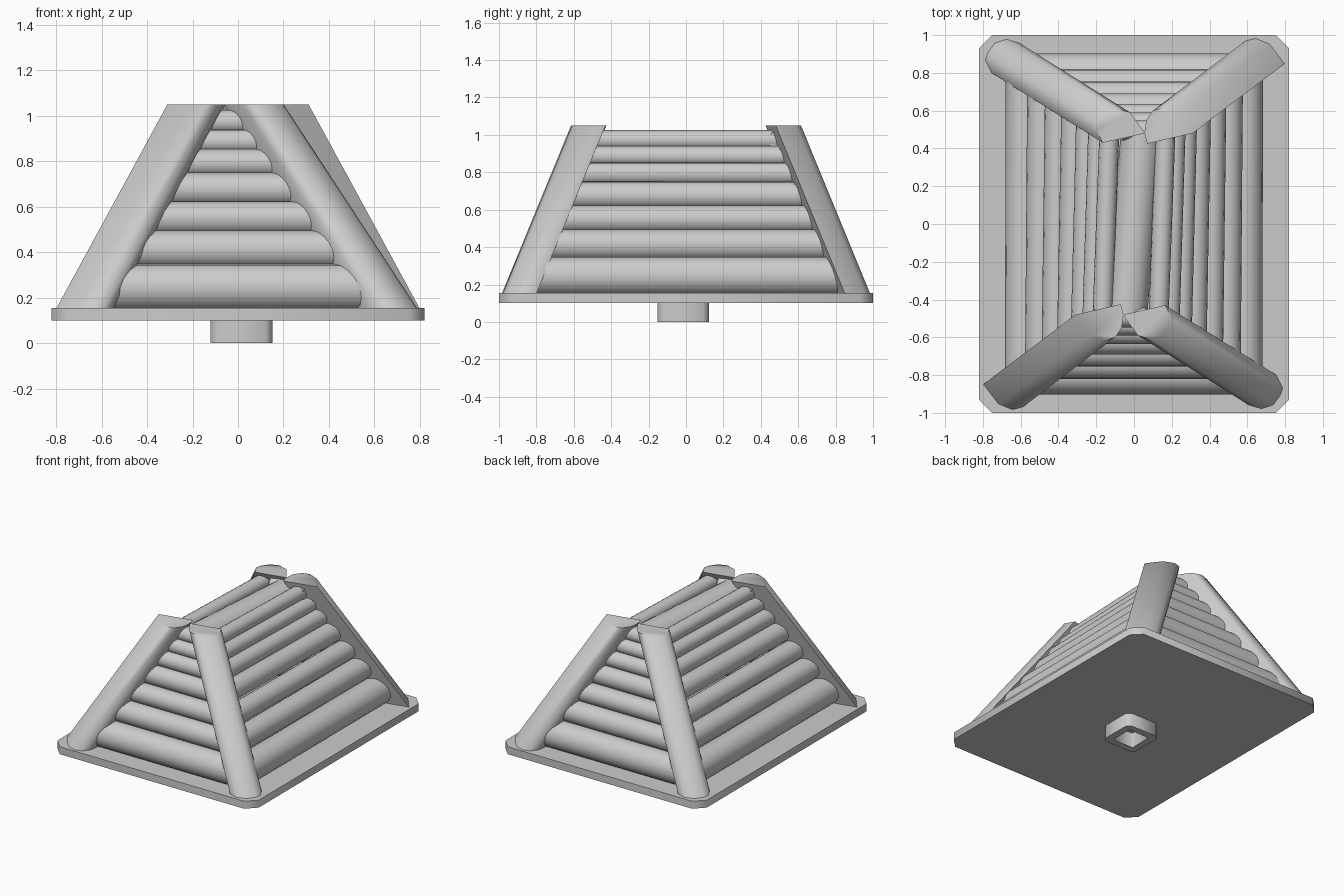
import bpy, bmesh, math
from mathutils import Vector

if "Cube" in bpy.data.objects:
    bpy.data.objects.remove(bpy.data.objects["Cube"])


def finish(name, bm, angle=None):
    bmesh.ops.recalc_face_normals(bm, faces=bm.faces)
    me = bpy.data.meshes.new(name)
    bm.to_mesh(me)
    bm.free()
    if angle:
        me.shade_smooth()
        me.set_sharp_from_angle(angle=math.radians(angle))
    ob = bpy.data.objects.new(name, me)
    bpy.context.collection.objects.link(ob)
    return ob


def loft(name, rings, caps=True, closed=False, angle=None):
    """Skin between rings of 3D points."""
    bm = bmesh.new()
    vs = [[bm.verts.new(p) for p in r] for r in rings]
    n = len(rings[0])
    pairs = list(zip(vs, vs[1:])) + ([(vs[-1], vs[0])] if closed else [])
    for a, b in pairs:
        for i in range(n):
            j = (i + 1) % n
            bm.faces.new((a[i], a[j], b[j], b[i]))
    if caps:
        bm.faces.new(vs[0])
        bm.faces.new(vs[-1])
    return finish(name, bm, angle)


def log(name, a, b, r, sides=16):
    a, b = Vector(a), Vector(b)
    d = (b - a).normalized()
    u = d.cross(Vector((0, 0, 1))).normalized()
    w = u.cross(d)
    ring = [r * (math.cos(t) * u + math.sin(t) * w)
            for t in (2 * math.pi * i / sides for i in range(sides))]
    return loft(name, [[a + p for p in ring], [b + p for p in ring]], angle=40)


def octagon(cx, cy, hx, hy, c, z):
    pts = [(hx, hy - c), (hx - c, hy), (c - hx, hy), (-hx, hy - c),
           (-hx, c - hy), (c - hx, -hy), (hx - c, -hy), (hx, c - hy)]
    return [(cx + x, cy + y, z) for x, y in pts]


# base plate with cut corners
loft("base_plate", [octagon(0, 0, .82, 1, .07, z) for z in (.1, .155)], angle=60)

# hollow peg socket under the plate
C = (.015, -.015)
loft("socket", [octagon(*C, .137, .137, .03, 0), octagon(*C, .137, .137, .03, .102),
                octagon(*C, .07, .07, .005, .102), octagon(*C, .085, .085, .005, 0)],
     caps=False, closed=True, angle=60)

# leaning half-round corner posts, the back pair being the front pair turned half round
left = [(-.31, -.48), (-.07, -.425), (-.055, -.48), (-.065, -.55), (-.1, -.6),
        (-.155, -.615), (-.23, -.585)]
right = [(-.06, -.48), (.165, -.43), (.2, -.5), (.19, -.535), (.15, -.59),
         (.09, -.61), (.02, -.59)]
for label, sec, dx in (("left", left, -.49), ("right", right, .59)):
    for end, s in (("front", 1), ("back", -1)):
        loft(f"{end}_{label}_post",
             [[(s * x, s * y, 1.05) for x, y in sec],
              [(s * (x + dx), s * (y - .37), .15) for x, y in sec]], angle=62)

# stacked logs on four sides, getting thinner and shorter towards the top
levels = [.15, .338, .485, .613, .74, .843, .93, 1.015]
for i, (lo, hi) in enumerate(zip(levels, levels[1:])):
    z, r = (lo + hi) / 2, (hi - lo) / 2 + .01
    t = (1.05 - z) / .895
    y = -.51 - .435 * t + r
    half = .49 + (.98 - z) * .463
    for s, end, side in ((1, "front", "right"), (-1, "back", "left")):
        log(f"{end}_log_{i + 1}", (s * (-.17 - .49 * t), s * y, z),
            (s * (.01 + .6 * t), s * y, z), r)
        log(f"{side}_log_{i + 1}", (s * (.13 + .61 * t - r), -s * half, z),
            (s * (.17 + .57 * t - r), s * half, z), r)

# ridge log closing the top
log("ridge_log", (-.04, -.48, .915), (.04, .48, .915), .11)
